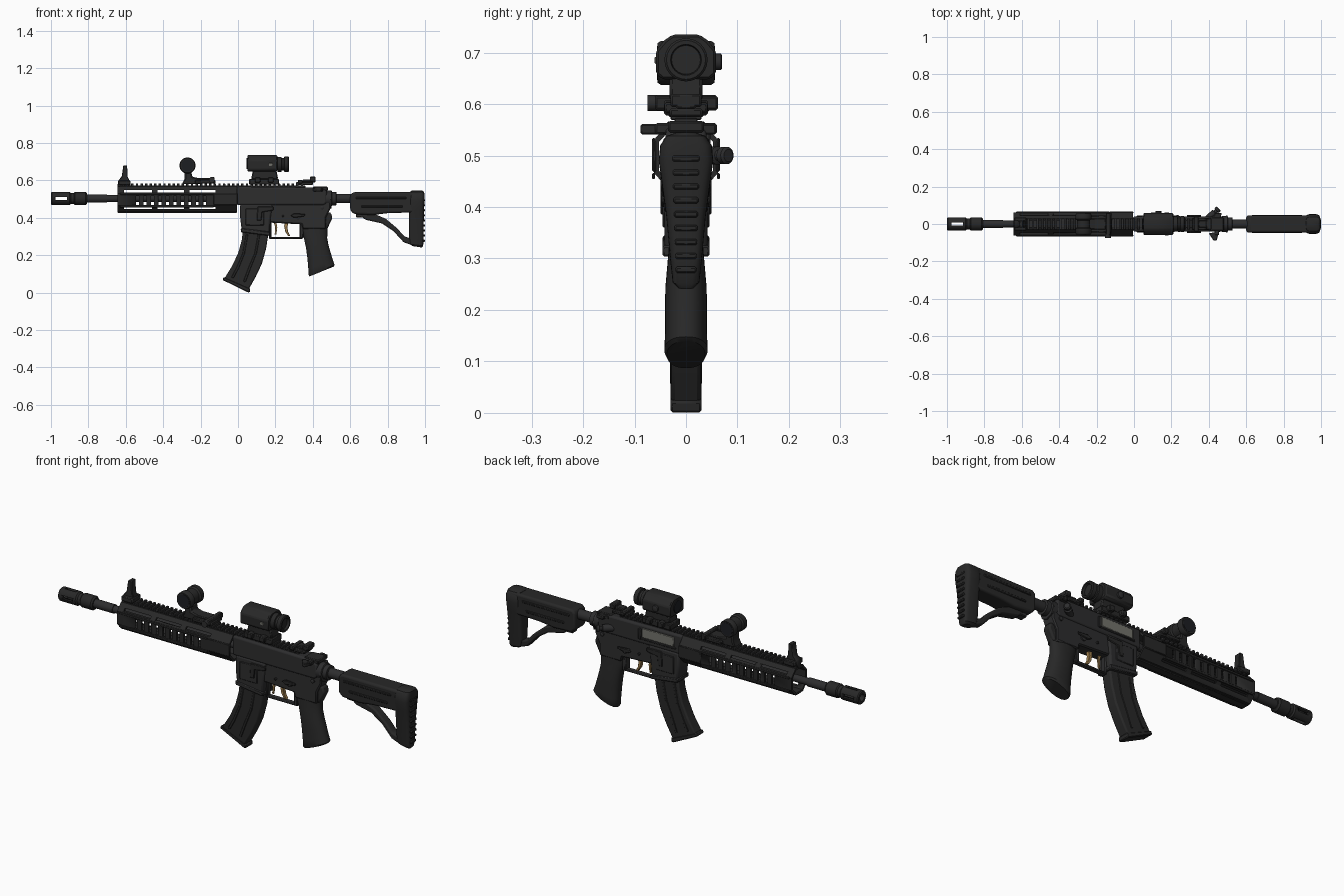
import bpy, bmesh, math
from mathutils import Matrix, Vector


def material(name, r, g, b):
    m = bpy.data.materials.new(name)
    m.diffuse_color = (r, g, b, 1)
    return m


BLACK = material("matte black", 0.021, 0.021, 0.021)
DARK = material("dark metal", 0.026, 0.026, 0.027)
GREY = material("bare steel", 0.17, 0.17, 0.15)
GOLD = material("brass", 0.36, 0.22, 0.08)
GLASS = material("dark glass", 0.012, 0.013, 0.016)


def finish(name, bm, mat, bevel=0.0, segs=1):
    bmesh.ops.recalc_face_normals(bm, faces=bm.faces)
    me = bpy.data.meshes.new(name)
    bm.to_mesh(me)
    bm.free()
    ob = bpy.data.objects.new(name, me)
    bpy.context.collection.objects.link(ob)
    me.materials.append(mat)
    if bevel:
        mod = ob.modifiers.new("bevel", "BEVEL")
        mod.width, mod.segments, mod.limit_method = bevel, segs, "ANGLE"
    bpy.ops.object.select_all(action="DESELECT")
    ob.select_set(True)
    bpy.context.view_layer.objects.active = ob
    bpy.ops.object.shade_smooth_by_angle(angle=math.radians(35))
    return ob


def add_box(bm, x0, x1, y0, y1, z0, z1):
    m = Matrix.Translation(((x0 + x1) / 2, (y0 + y1) / 2, (z0 + z1) / 2)) @ \
        Matrix.Diagonal((x1 - x0, y1 - y0, z1 - z0, 1))
    bmesh.ops.create_cube(bm, size=1, matrix=m)


def boxes(name, items, mat=BLACK, bevel=0.004):
    bm = bmesh.new()
    for b in items:
        add_box(bm, *b)
    return finish(name, bm, mat, bevel)


def prism(name, pts, y0, y1, mat=BLACK, bevel=0.006, segs=1):
    """Side profile (x, z) pushed across y."""
    bm = bmesh.new()
    f = bm.faces.new([bm.verts.new((x, y0, z)) for x, z in pts])
    r = bmesh.ops.extrude_face_region(bm, geom=[f])
    bmesh.ops.translate(bm, vec=(0, y1 - y0, 0),
                        verts=[v for v in r["geom"] if isinstance(v, bmesh.types.BMVert)])
    return finish(name, bm, mat, bevel, segs)


def skin(name, rings, mat, closed=True, bevel=0.0):
    """Join equal rings of points into one solid."""
    bm = bmesh.new()
    rows = [[bm.verts.new(p) for p in r] for r in rings]
    n = len(rows[0])
    for a, b in zip(rows, rows[1:]):
        for i in range(n):
            bm.faces.new((a[i], a[(i + 1) % n], b[(i + 1) % n], b[i]))
    if closed:
        bm.faces.new(rows[0])
        bm.faces.new(rows[-1])
    else:
        for i in range(n):
            bm.faces.new((rows[-1][i], rows[-1][(i + 1) % n], rows[0][(i + 1) % n], rows[0][i]))
    return finish(name, bm, mat, bevel)


def lathe(name, prof, start, axis="X", mat=BLACK, n=24, closed=True):
    """Turn (distance, radius) pairs about an axis from a start point."""
    s = Vector(start)
    d = {"X": Vector((1, 0, 0)), "Y": Vector((0, 1, 0))}.get(axis, axis)
    d = Vector(d).normalized()
    u = d.orthogonal().normalized()
    v = d.cross(u)
    ang = [2 * math.pi * i / n for i in range(n)]
    return skin(name, [[s + d * t + (u * math.cos(a) + v * math.sin(a)) * r for a in ang]
                       for t, r in prof], mat, closed)


def stack(name, secs, mat=BLACK, power=2.6, n=28):
    """Rounded sections: centre x, half length, half width, z, tilt."""
    rings = []
    for cx, hx, hy, z, tilt in secs:
        ring = []
        for i in range(n):
            a = 2 * math.pi * i / n
            c, s = math.cos(a), math.sin(a)
            px = math.copysign(abs(c) ** (2 / power), c)
            py = math.copysign(abs(s) ** (2 / power), s)
            ring.append((cx + px * hx, py * hy, z + px * tilt))
        rings.append(ring)
    return skin(name, rings, mat)


def cut(ob, cutter):
    mod = ob.modifiers.new("cut", "BOOLEAN")
    mod.object, mod.operation, mod.solver = cutter, "DIFFERENCE", "EXACT"
    bpy.context.view_layer.objects.active = ob
    bpy.ops.object.modifier_apply(modifier="cut")
    bpy.data.objects.remove(cutter)


AX = 0.503
# Muzzle device with open bore and slots, then the barrel
muzzle = lathe("muzzle_device", [(0, .031), (.005, .035), (.10, .035), (.107, .029), (.122, .029),
               (.128, .035), (.185, .035), (.193, .028), (.193, .018), (.0, .018)],
               (-1, 0, AX), closed=False)
cut(muzzle, boxes("slot_cutter", [(-.975, -.915, -.1, .1, AX - .009, AX + .009),
                                  (-.975, -.915, -.009, .009, AX - .1, AX + .1)], bevel=0))
lathe("barrel", [(0, .018), (.06, .018), (.06, .022), (.17, .022), (.17, .018), (.9, .018)], (-.87, 0, AX), mat=DARK)

# Handguard: hollow eight-sided tube with long slots and a row of windows
def octagon(x, hw, z0, z1, c, cz):
    half = [(hw - c, z0), (hw, z0 + cz), (hw, z1 - cz), (hw - c, z1)]
    return [(x, y, z) for y, z in half] + [(x, -y, z) for y, z in reversed(half)]

guard = skin("handguard", [octagon(-.643, .062, .43, .567, .032, .036), octagon(-.005, .062, .43, .567, .032, .036),
             octagon(-.005, .052, .44, .557, .028, .03), octagon(-.643, .052, .44, .557, .028, .03)],
             BLACK, closed=False)
slots = [(x, x + .015, -.1, .1, .468, .518) for x in [-.545 + .04 * i for i in range(10)]]
for a, b in ((-.61, -.46), (-.43, -.29), (-.26, -.12)):
    slots += [(a, b, -.1, .1, .536, .549), (a, b, -.1, .1, .447, .459)]
cut(guard, boxes("slot_cutter", slots, bevel=0))
boxes("handguard_side_ribs", [(x0, x1, s * .063 - .003, s * .063 + .003, z, z + .012)
      for s in (-1, 1) for z in (.466 - .012, .522) for x0, x1 in ((-.63, -.13),)], bevel=.002)
boxes("handguard_collar", [(-.13, -.002, s * .062 - .004, s * .062 + .004, .468, .53) for s in (-1, 1)]
      + [(-.643, -.005, -.02, .02, .426, .436)], bevel=.003)

# Top rail with teeth
rail = [(-.63, .36, -.022, .022, .555, .573)]
rail += [(-.62 + .0245 * i, -.607 + .0245 * i, -.03, .03, .569, .584) for i in range(40)]
boxes("top_rail", rail, DARK, .002)

# Front sight
prism("front_sight", [(-.645, .565), (-.575, .565), (-.575, .59), (-.59, .62), (-.593, .68),
                      (-.613, .68), (-.622, .62), (-.64, .60)], -.018, .018, bevel=.003)
boxes("front_sight_base", [(-.64, -.575, -.036, .036, .575, .60)])

# Side-turned magnifier and its mount
lathe("magnifier", [(0, .032), (0, .039), (.006, .043), (.03, .043), (.036, .036), (.075, .036),
      (.082, .043), (.104, .043), (.11, .039), (.11, .032)], (-.27, -.055, .68), "Y", n=28)
for y in (-.0565, .0525):
    lathe("magnifier_lens", [(0, .033), (.004, .033)], (-.27, y, .68), "Y", GLASS)
prism("magnifier_post", [(-.30, .58), (-.20, .58), (-.2, .61), (-.245, .62), (-.25, .65), (-.285, .65), (-.285, .61)], -.03, .03)
boxes("magnifier_mount", [(-.23, -.12, -.045, .045, .583, .602), (-.215, -.15, -.03, .03, .60, .612),
                          (-.15, -.125, -.06, .06, .59, .618)])
lathe("mount_knob", [(0, .012), (0, .016), (.03, .016), (.03, .01)], (-.14, -.075, .602), "Y", DARK, 14)

# Optic: housing, eyepiece, base
def housing(x):
    half = [(.046, .648), (.058, .658), (.058, .705), (.042, .724), (.026, .735)]
    return [(x, y, z) for y, z in half] + [(x, -y, z) for y, z in reversed(half)]

skin("optic_housing", [housing(.05), housing(.21)], BLACK, bevel=.005)
lathe("optic_eyepiece", [(0, .040), (.022, .040), (.024, .034), (.036, .034), (.038, .042), (.058, .042),
      (.062, .038), (.062, .03), (.05, .028)], (.21, 0, .686))
lathe("optic_front_lens", [(0, .03), (.006, .03)], (.046, 0, .69), mat=GLASS)
prism("optic_base", [(.07, .605), (.215, .605), (.205, .655), (.08, .655)], -.032, .032)
boxes("optic_clamp", [(.06, .22, -.043, .043, .578, .608), (.09, .12, -.06, .062, .588, .616),
                      (.16, .19, -.06, .062, .588, .616)])
boxes("optic_button_plate", [(.165, .185, -.061, -.057, .678, .692)], GREY, .002)
lathe("optic_adjuster", [(0, .016), (.012, .016), (.014, .013)], (.13, .056, .682), "Y", DARK, 16)

# Folded rear sight
boxes("rear_sight", [(.31, .40, -.032, .032, .575, .592), (.345, .415, -.02, .02, .59, .606),
                     (.385, .415, -.03, .03, .594, .62), (.32, .345, -.042, .042, .583, .603)], BLACK, .004)

# Receiver: upper, lower, magazine well
prism("upper_receiver", [(-.005, .468), (.46, .468), (.475, .48), (.475, .545), (.44, .562), (-.005, .567)],
      -.04, .04, DARK, .014, 3)
prism("lower_receiver", [(.16, .375), (.34, .365), (.345, .34), (.47, .34), (.47, .40), (.495, .45), (.495, .53),
      (.47, .53), (.44, .485), (.02, .485), (.02, .42), (.16, .42)], -.034, .034, DARK, .006)
prism("magazine_well", [(.012, .475), (.012, .40), (.02, .33), (.168, .31), (.175, .40), (.185, .475)], -.042, .042, DARK, .01, 2)
prism("well_lip", [(.014, .345), (.016, .323), (.172, .303), (.172, .325)], -.046, .046, DARK, .004)
boxes("well_panel", [(.04, .14, s * .042 - .004, s * .042 + .004, .36, .45) for s in (-1, 1)], DARK, .003)
boxes("ejection_cover_plate", [(.04, .22, .034, .0425, .50, .55)], GREY, .003)
boxes("port_frame", [(.03, .235, .034, .045, .49, .50), (.225, .24, .034, .048, .49, .545)], DARK, .003)

# Controls on both sides of the receiver
for s in (-1, 1):
    for x, z, r in ((.17, .455, .011), (.24, .41, .006), (.30, .415, .006), (.32, .405, .014), (.45, .455, .010)):
        lathe("receiver_pin", [(-.01, r), (.007, r), (.009, r * .7)], (x, s * .034, z), (0, s, 0), DARK, 14)
    ob = prism("selector_lever", [(.30, .40), (.355, .408), (.36, .42), (.30, .424), (.28, .412)],
               s * .044 - .004, s * .044 + .004, BLACK, .003)
    prism("bolt_catch", [(.10, .385), (.125, .385), (.13, .43), (.19, .44), (.19, .46), (.105, .46)],
          s * .046 - .004, s * .046 + .004, BLACK, .003)

# Charging handle and forward assist
boxes("charging_handle", [(.40, .48, -.035, .035, .545, .567), (.43, .455, -.06, .06, .541, .563)])
bm = bmesh.new()
for pts in ([(.40, -.05), (.425, -.088), (.442, -.088), (.455, -.04)], [(.41, .04), (.455, .058), (.47, .058), (.46, .03)]):
    f = bm.faces.new([bm.verts.new((x, y, .541)) for x, y in pts])
    r = bmesh.ops.extrude_face_region(bm, geom=[f])
    bmesh.ops.translate(bm, vec=(0, 0, .02), verts=[v for v in r["geom"] if isinstance(v, bmesh.types.BMVert)])
finish("charging_latch", bm, BLACK, .003)
lathe("forward_assist", [(0, .018), (.055, .018), (.058, .011), (.068, .011), (.07, .017), (.082, .017), (.086, .012)],
      (.39, .025, .5), (.8, .72, 0), DARK, 18)

# Trigger guard and trigger
boxes("trigger_guard", [(.165, .345, -.014, .014, .287, .298), (.165, .178, -.014, .014, .29, .385),
                        (.33, .35, -.02, .02, .29, .37)], DARK, .004)
prism("trigger", [(.25, .385), (.272, .385), (.264, .35), (.268, .325), (.28, .303), (.268, .303), (.252, .328), (.247, .355)],
      -.010, .010, GOLD, .002)
prism("trigger_stop", [(.19, .38), (.204, .38), (.21, .35), (.205, .31), (.196, .31), (.199, .35)], -.004, .004, GOLD, .001)

# Curved magazine
prism("magazine", [(.03, .36), (.02, .28), (.002, .215), (-.03, .145), (-.075, .072), (.055, .014), (.095, .085),
      (.128, .155), (.15, .235), (.162, .31), (.163, .36)], -.028, .028, BLACK, .007, 2)
prism("magazine_floor", [(-.083, .068), (-.076, .084), (.066, .022), (.062, 0), (.05, .003)], -.03, .03, BLACK, .004)
for off in (.022, .086):
    prism("magazine_rib", [(.02 + off, .31), (.002 + off, .21), (-.03 + off, .135), (-.058 + off, .09 - off * .35),
          (-.046 + off, .085 - off * .35), (-.018 + off, .13), (.014 + off, .21), (.032 + off, .31)],
          -.031, .031, BLACK, .002)

# Pistol grip
stack("grip", [(.415, .082, .03, .385, 0), (.408, .070, .032, .34, .0), (.415, .062, .036, .29, .0),
      (.424, .060, .040, .245, .008), (.433, .062, .041, .20, .015), (.442, .066, .041, .15, .022),
      (.447, .070, .042, .122, .026), (.447, .064, .037, .113, .026)], power=2.3)
prism("grip_tang", [(.44, .33), (.478, .345), (.505, .40), (.495, .43), (.44, .42)], -.022, .022, BLACK, .008, 2)

# Buffer tube and its nut
lathe("buffer_tube", [(0, .042), (.03, .042), (.033, .036), (.055, .036), (.057, .025), (.15, .025)], (.47, 0, AX), mat=DARK)
lathe("sling_plate", [(0, .046), (.008, .046)], (.493, 0, .497), mat=DARK, n=8)

# Shoulder stock: body, lower strut, butt and ribs
prism("stock_body", [(.60, .522), (.615, .537), (.97, .537), (.97, .43), (.80, .425), (.72, .415), (.62, .42), (.60, .44)],
      -.045, .045, BLACK, .018, 3)
prism("stock_strut", [(.64, .43), (.72, .425), (.79, .395), (.85, .345), (.89, .30), (.94, .285), (.94, .25), (.885, .27),
      (.83, .33), (.77, .37), (.68, .39)], -.022, .022, BLACK, .007, 2)
stack("butt", [(.958, .025, .016, .245, -.004), (.954, .036, .026, .255, -.004), (.953, .040, .031, .30, 0),
      (.953, .040, .038, .38, 0), (.954, .041, .046, .44, 0), (.956, .041, .053, .49, 0), (.957, .041, .050, .52, 0),
      (.957, .038, .038, .538, 0), (.957, .030, .018, .545, 0)], power=4)
boxes("butt_ribs", [(.988, 1, -.02 - .03 * (z - .27), .02 + .03 * (z - .27), z, z + .012)
      for z in [.272 + .027 * i for i in range(9)]], BLACK, .003)
boxes("stock_side_ribs", [(x0, x1, s * .045 - .004, s * .045 + .004, z, z + .012) for s in (-1, 1)
      for x0, x1, z in ((.63, .90, .50), (.66, .88, .455))], BLACK, .003)
boxes("stock_lever", [(.63, .72, -.02, .02, .402, .425)], DARK)
